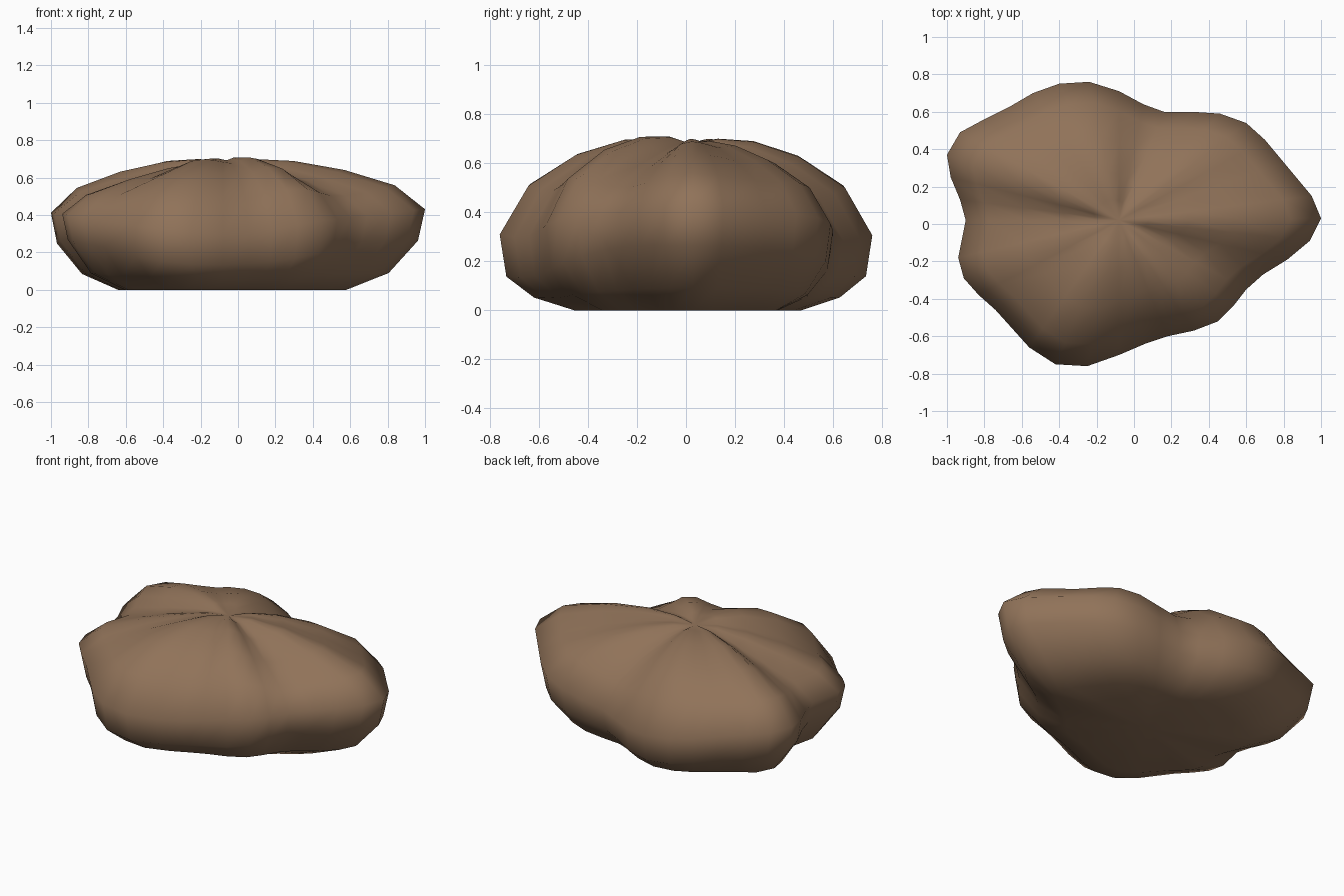
import bpy
import bmesh
import math
from mathutils import Vector

default_cube = bpy.data.objects.get("Cube")
if default_cube:
    bpy.data.objects.remove(default_cube, do_unlink=True)

# Stone colour
brown = bpy.data.materials.new("earthy brown")
brown.use_nodes = True
brown_rgba = (0.28, 0.17, 0.10, 1)
brown.diffuse_color = brown_rgba
shader = brown.node_tree.nodes["Principled BSDF"]
shader.inputs["Base Color"].default_value = brown_rgba
shader.inputs["Roughness"].default_value = 0.9

# Lobed plan outline of the boulder, in hundredths, counterclockwise
OUTLINE = [
    (100, 3), (95, 15), (80, 33), (70, 45), (60, 54), (46, 59), (31, 60),
    (16, 60), (5, 64), (-8, 71), (-24, 76), (-40, 75), (-54, 70), (-66, 63),
    (-80, 56), (-93, 49), (-100, 37), (-98, 25), (-93, 13), (-90, 2),
    (-94, -18), (-91, -29), (-83, -38), (-74, -46), (-56, -66), (-42, -75),
    (-25, -76), (-8, -70), (6, -64), (18, -60), (32, -57), (45, -52),
    (53, -44), (60, -35), (69, -27), (82, -19), (94, -9)]
CROWN = Vector((-0.08, 0.02, 0.68))

# Rings from base to crown: reach, height at the ends, height at the sides,
# and how strongly the lobes and grooves raise or lower the ring
RINGS = [
    (0.61, 0, 0, 0), (0.82, 0.09, 0.05, 0), (0.965, 0.27, 0.14, -0.2),
    (1, 0.42, 0.29, 0.3), (0.85, 0.53, 0.47, 0.8), (0.6, 0.605, 0.59, 1),
    (0.35, 0.66, 0.66, 0.8), (0.15, 0.685, 0.685, 0.4)]

spokes = [Vector((x / 100 - CROWN.x, y / 100 - CROWN.y)) for x, y in OUTLINE]
count = len(spokes)


def lobe_lift(spoke):
    """Positive on a lobe, negative in a groove, against a plain ellipse."""
    swell = math.hypot(spoke.x / 0.97, spoke.y / 0.68)
    # Raised shoulder at the front left
    angle = math.atan2(spoke.y, spoke.x) + math.radians(55)
    shoulder = 0.075 * max(0, math.cos(angle)) ** 12
    return 0.05 * math.tanh(8 * (swell - 1)) + shoulder


def build_boulder():
    bm = bmesh.new()
    rows = []
    for reach, end_z, side_z, strength in RINGS:
        row = []
        for spoke in spokes:
            endness = (spoke.x / spoke.length) ** 2
            z = side_z + (end_z - side_z) * endness + strength * lobe_lift(spoke)
            row.append(bm.verts.new((CROWN.x + spoke.x * reach,
                                     CROWN.y + spoke.y * reach, z)))
        rows.append(row)

    # Side and top surface
    for low, high in zip(rows, rows[1:]):
        for i in range(count):
            j = (i + 1) % count
            bm.faces.new((low[i], low[j], high[j], high[i]))

    # Fans that close the crown and the flat underside
    crown = bm.verts.new(CROWN)
    base = bm.verts.new((CROWN.x, CROWN.y, 0))
    for i in range(count):
        j = (i + 1) % count
        bm.faces.new((rows[-1][i], rows[-1][j], crown))
        bm.faces.new((rows[0][j], rows[0][i], base))

    for face in bm.faces:
        face.smooth = True
    mesh = bpy.data.meshes.new("boulder")
    bm.to_mesh(mesh)
    bm.free()
    mesh.materials.append(brown)
    boulder = bpy.data.objects.new("boulder", mesh)
    bpy.context.collection.objects.link(boulder)


build_boulder()
